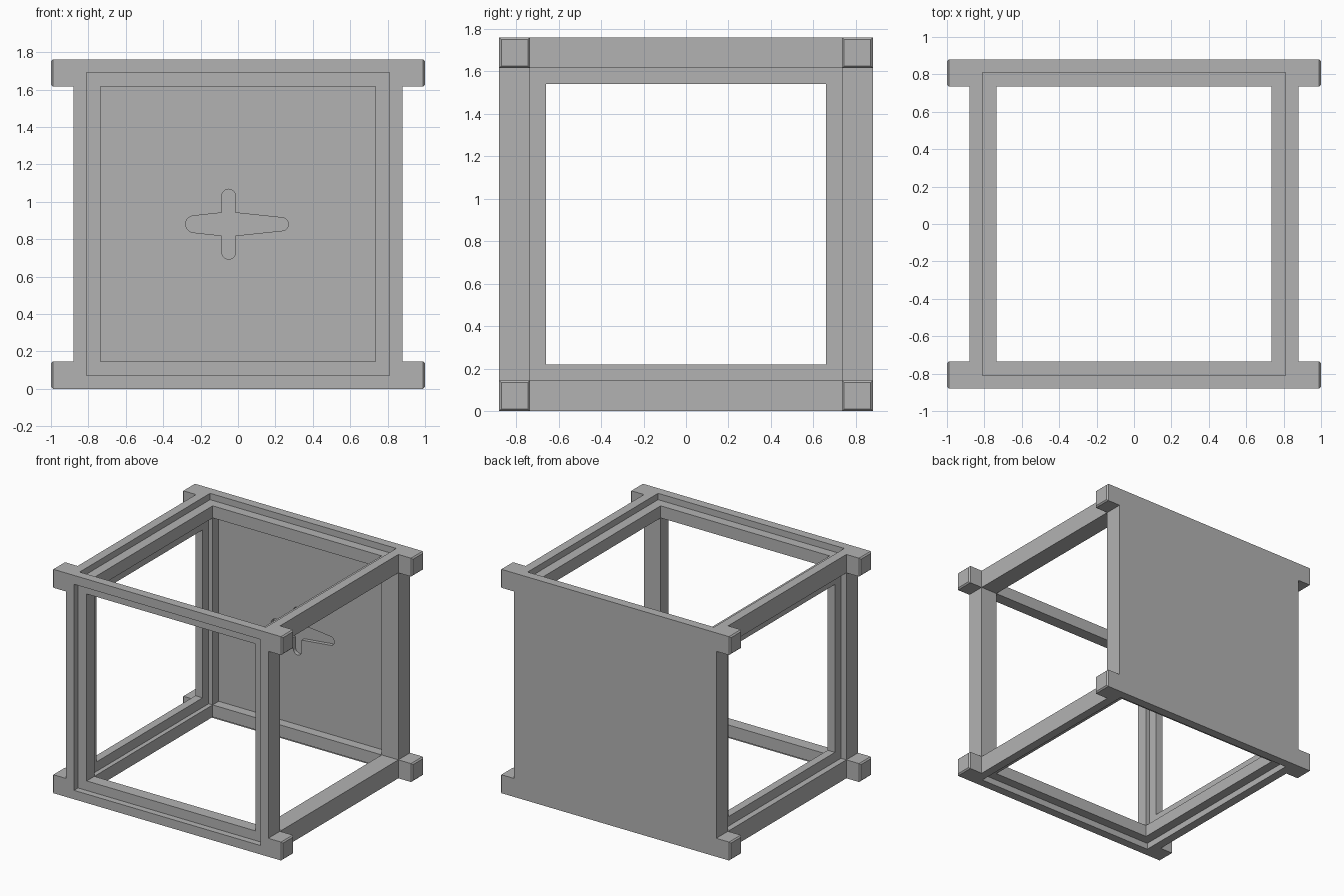
import bpy, bmesh, math
from mathutils import Vector

if "Cube" in bpy.data.objects:
    bpy.data.objects.remove(bpy.data.objects["Cube"], do_unlink=True)

grey = bpy.data.materials.new("plain grey")
grey.use_nodes = True
grey.diffuse_color = (0.45, 0.45, 0.45, 1)
grey.node_tree.nodes["Principled BSDF"].inputs["Base Color"].default_value = (0.45, 0.45, 0.45, 1)

H = 0.88      # half width of the cube body, also its centre height
BAR = 0.735   # half width of the clear openings
STEP = 0.81   # half width of the stepped recesses
DEPTH = 0.05  # depth of the stepped recesses
LIP = 0.66    # half width of the opening in the side lip


def finish(name, bm):
    bmesh.ops.recalc_face_normals(bm, faces=bm.faces)
    mesh = bpy.data.meshes.new(name)
    bm.to_mesh(mesh)
    bm.free()
    mesh.materials.append(grey)
    obj = bpy.data.objects.new(name, mesh)
    bpy.context.collection.objects.link(obj)
    return obj


def box(name, x, y, z, bevel_end=0):
    """Box from ranges; z is measured from the cube centre."""
    bm = bmesh.new()
    bmesh.ops.create_cube(bm, size=1)
    for v in bm.verts:
        v.co = Vector([lo + (c + 0.5) * (hi - lo)
                       for c, (lo, hi) in zip(v.co, (x, y, (z[0] + H, z[1] + H)))])
    if bevel_end:
        tip = [e for e in bm.edges if all(abs(v.co.x) > 0.99 for v in e.verts)]
        bmesh.ops.bevel(bm, geom=tip, offset=bevel_end, segments=1, affect='EDGES')
    return finish(name, bm)


def prism(name, outline, y0, y1):
    """Outline in x and z, extruded along y."""
    bm = bmesh.new()
    face = bm.faces.new([bm.verts.new((x, y0, z + H)) for x, z in outline])
    new = bmesh.ops.extrude_face_region(bm, geom=[face])["geom"]
    bmesh.ops.translate(bm, vec=(0, y1 - y0, 0),
                        verts=[g for g in new if isinstance(g, bmesh.types.BMVert)])
    return finish(name, bm)


def arc(cx, cz, r, start, steps=10):
    return [(cx + r * math.cos(start + math.pi * i / steps),
             cz + r * math.sin(start + math.pi * i / steps)) for i in range(steps + 1)]


def cut(target, cutter):
    cutter.hide_render = True
    mod = target.modifiers.new("cut", 'BOOLEAN')
    mod.operation = 'DIFFERENCE'
    mod.solver = 'EXACT'
    mod.object = cutter
    bpy.context.view_layer.objects.active = target
    bpy.ops.object.modifier_apply(modifier=mod.name)
    bpy.data.objects.remove(cutter, do_unlink=True)


# Cube frame with a closed back panel
frame = box("frame_with_back_panel", (-H, H), (-H, H), (-H, H))
op, far, st = (-BAR, BAR), (-1.1, 1.1), (-STEP, STEP)
cut(frame, box("side_opening", far, op, op))
cut(frame, box("top_opening", op, op, far))
cut(frame, box("front_opening", op, (-1.1, STEP), op))

# Stepped recesses on the front, top and bottom
cut(frame, box("front_recess", st, (-1.1, DEPTH - H), st))
cut(frame, box("top_recess", st, st, (H - DEPTH, 1.1)))
cut(frame, box("bottom_recess", st, st, (-1.1, DEPTH - H)))

# Winged emblem sunk into the inner face of the back panel
body = (arc(-0.235, 0, 0.045, math.pi / 2) + [(-0.05, -0.065)]
        + arc(0.235, 0, 0.035, -math.pi / 2) + [(-0.05, 0.065)])
wings = arc(-0.05, 0.15, 0.037, 0) + arc(-0.05, -0.15, 0.037, math.pi)
for name, outline in (("body_cutter", body), ("wing_cutter", wings)):
    cut(frame, prism(name, outline, STEP - 0.05, STEP + 0.03))

# Inner lip around one side opening
lip = box("side_lip", (-0.833, -0.77), (-BAR - 0.005, BAR + 0.005), (-BAR - 0.005, BAR + 0.005))
cut(lip, box("lip_opening", far, (-LIP, LIP), (-LIP, LIP)))

# Rail ends that stick out at the eight corners
for sx, side in ((-1, "right"), (1, "left")):
    for sy, depth in ((-1, "front"), (1, "back")):
        for sz, level in ((-1, "bottom"), (1, "top")):
            box(f"rail_end_{level}_{depth}_{side}", sorted((sx * H, sx)),
                sorted((sy * BAR, sy * H)), sorted((sz * BAR, sz * H)), 0.01)
